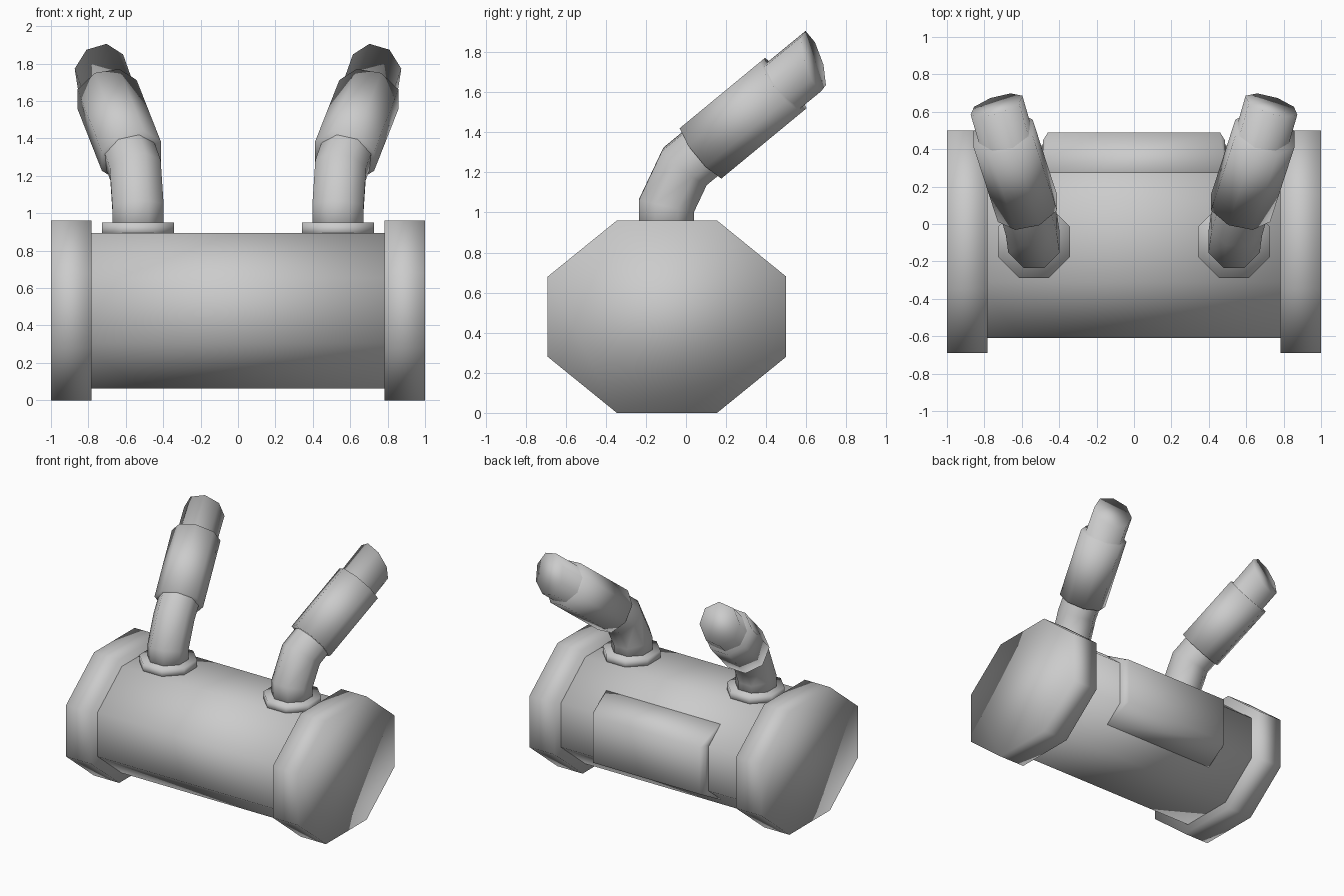
import bpy, bmesh, math
from mathutils import Vector

if "Cube" in bpy.data.objects:
    bpy.data.objects.remove(bpy.data.objects["Cube"])

CY, CZ = -0.095, 0.48          # axis of the drum in y and z


def finish(name, bm):
    bmesh.ops.recalc_face_normals(bm, faces=bm.faces[:])
    for f in bm.faces:
        f.smooth = True
    me = bpy.data.meshes.new(name)
    bm.to_mesh(me)
    bm.free()
    ob = bpy.data.objects.new(name, me)
    bpy.context.collection.objects.link(ob)
    return ob


def skin(name, rings):
    """Join a run of equal-sized point rings and cap both ends."""
    bm = bmesh.new()
    rows = [[bm.verts.new(p) for p in ring] for ring in rings]
    n = len(rows[0])
    for a, b in zip(rows, rows[1:]):
        for i in range(n):
            j = (i + 1) % n
            bm.faces.new((a[i], a[j], b[j], b[i]))
    bm.faces.new(rows[0])
    bm.faces.new(rows[-1])
    return finish(name, bm)


def tube(name, path, flat_radius, end_normal=None):
    """Eight-sided mitred tube along a path, optionally slant-cut at its end."""
    path = [Vector(p) for p in path]
    dirs = [(b - a).normalized() for a, b in zip(path, path[1:])]
    d = dirs[0]
    u = (Vector((1, 0, 0)) - d * d.x).normalized()
    v = d.cross(u)
    r = flat_radius / math.cos(math.pi / 8)
    angles = [math.pi / 8 + i * math.pi / 4 for i in range(8)]
    rings = [[path[0] + r * (u * math.cos(t) + v * math.sin(t)) for t in angles]]
    for k, d in enumerate(dirs):
        p = path[k + 1]
        n = d + dirs[k + 1] if k + 1 < len(dirs) else Vector(end_normal or d)
        rings.append([q + d * ((p - q).dot(n) / d.dot(n)) for q in rings[-1]])
    return skin(name, rings)


def drum(name, x0, x1, scale):
    """Flattened octagonal prism along x."""
    quarter = [(0.595, 0.2), (0.25, 0.48)]
    prof = (quarter + [(-y, z) for y, z in quarter[::-1]]
            + [(-y, -z) for y, z in quarter] + [(y, -z) for y, z in quarter[::-1]])
    return skin(name, [[(x, CY + y * scale, CZ + z * scale) for y, z in prof]
                       for x in (x0, x1)])


# Main drum and its larger end caps
drum("drum_body", -0.79, 0.79, 0.866)
drum("end_cap_left", -1.0, -0.783, 1.0)
drum("end_cap_right", 0.783, 1.0, 1.0)

# Raised plate wrapped on the back of the drum
bm = bmesh.new()
for sx in (-1, 1):
    for s in (-1, 1):
        for x, y, z in ((0.49, 0.28, 0.295), (0.49, 0.41, 0.18),
                        (0.485, 0.45, 0.19), (0.46, 0.49, 0.18), (0.49, 0.25, 0.26)):
            bm.verts.new((sx * x, y, CZ + s * z))
bmesh.ops.convex_hull(bm, input=bm.verts[:])
finish("back_plate", bm)

# Two bent pipes, each with a base flange and a sleeve
for side, s in (("left", -1), ("right", 1)):
    tube("flange_" + side, [(s * 0.535, -0.095, 0.88), (s * 0.535, -0.095, 0.95)], 0.193)
    tube("pipe_" + side,
         [(s * 0.535, -0.097, 0.88), (s * 0.535, -0.097, 1.035),
          (s * 0.548, -0.005, 1.23), (s * 0.735, 0.635, 1.755)],
         0.137, (s * 0.3, 0.92, 0.3))
    tube("sleeve_" + side, [(s * 0.57, 0.085, 1.305), (s * 0.70, 0.485, 1.635)], 0.163)
